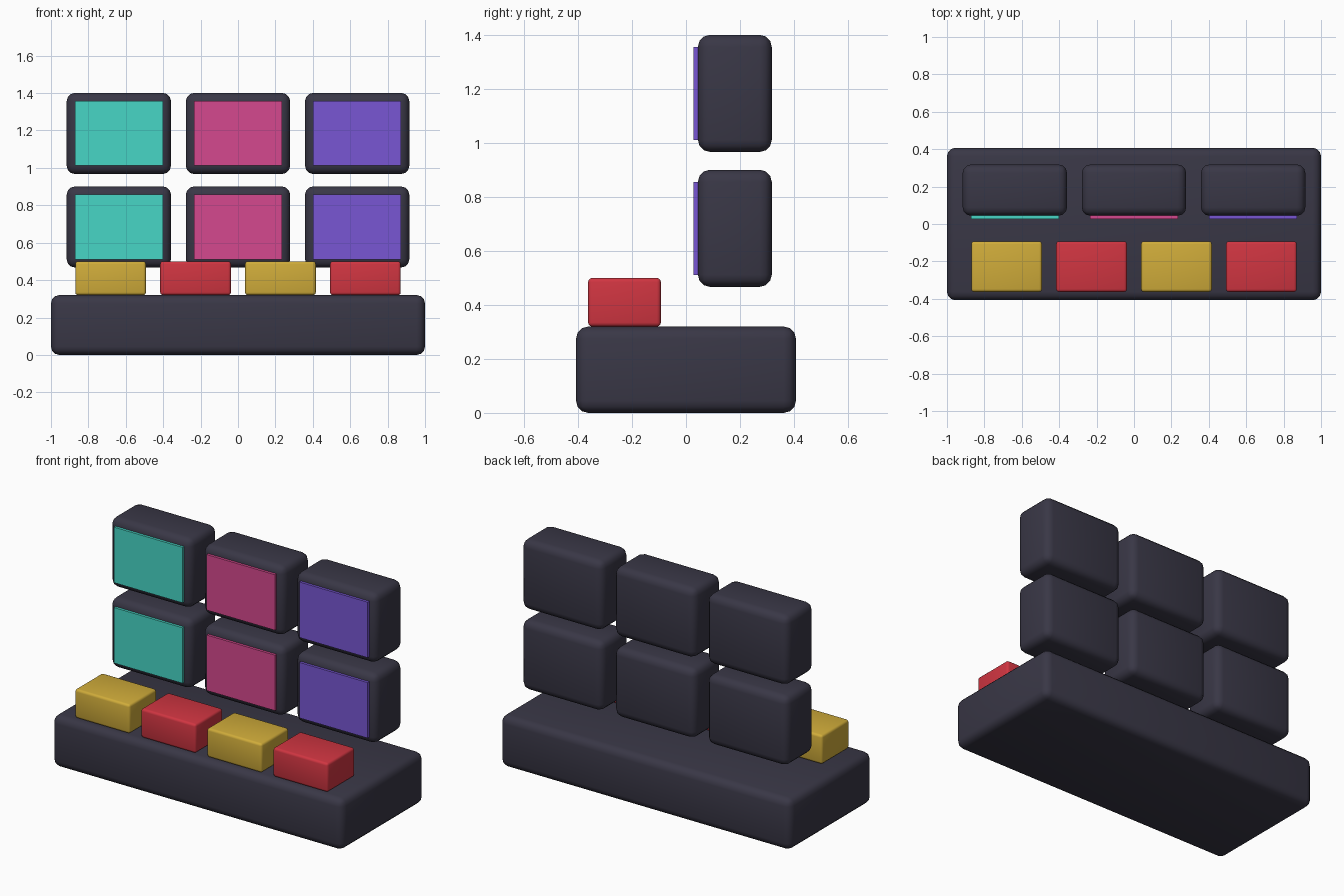
import bpy

if "Cube" in bpy.data.objects:
    bpy.data.objects.remove(bpy.data.objects["Cube"])


def material(name, hex_code):
    # sRGB hex to linear diffuse colour
    rgb = [int(hex_code[i:i + 2], 16) / 255 for i in (0, 2, 4)]
    lin = [c / 12.92 if c <= 0.04045 else ((c + 0.055) / 1.055) ** 2.4 for c in rgb]
    m = bpy.data.materials.new(name)
    m.diffuse_color = (*lin, 1)
    m.use_nodes = True
    m.node_tree.nodes["Principled BSDF"].inputs["Base Color"].default_value = m.diffuse_color
    return m


DARK = material("dark_casing", "393746")
TEAL = material("teal_screen", "47D6C6")
PINK = material("pink_screen", "D5488E")
PURPLE = material("purple_screen", "7856D4")
GOLD = material("gold_button", "D0AC3A")
RED = material("red_button", "D03541")


def box(name, centre, size, mat, bevel=0.0, segments=3):
    bpy.ops.mesh.primitive_cube_add(size=1, location=centre)
    ob = bpy.context.object
    ob.name = name
    ob.scale = size
    bpy.ops.object.transform_apply(location=False, rotation=False, scale=True)
    ob.data.materials.append(mat)
    if bevel:
        mod = ob.modifiers.new("rounded_edges", "BEVEL")
        mod.width = bevel
        mod.segments = segments
        bpy.ops.object.modifier_apply(modifier=mod.name)
        bpy.ops.object.shade_smooth_by_angle()
    return ob


# Console base
box("console_base", (0, 0, 0.16), (2.0, 0.815, 0.32), DARK, 0.045)

# Two rows of three monitors, each with a thin raised screen
for row, z in (("lower", 0.684), ("upper", 1.184)):
    for col, x, mat in (("left", -0.637, TEAL), ("middle", 0, PINK), ("right", 0.637, PURPLE)):
        box(f"{row}_{col}_monitor", (x, 0.181, z), (0.558, 0.274, 0.434), DARK, 0.045)
        box(f"{row}_{col}_screen", (x, 0.038, z), (0.47, 0.02, 0.345), mat)

# Row of alternating control buttons
for i in range(4):
    x = -0.681 + i * 0.454
    box(f"control_button_{i + 1}", (x, -0.228, 0.41), (0.378, 0.27, 0.18),
        RED if i % 2 else GOLD, 0.015)
